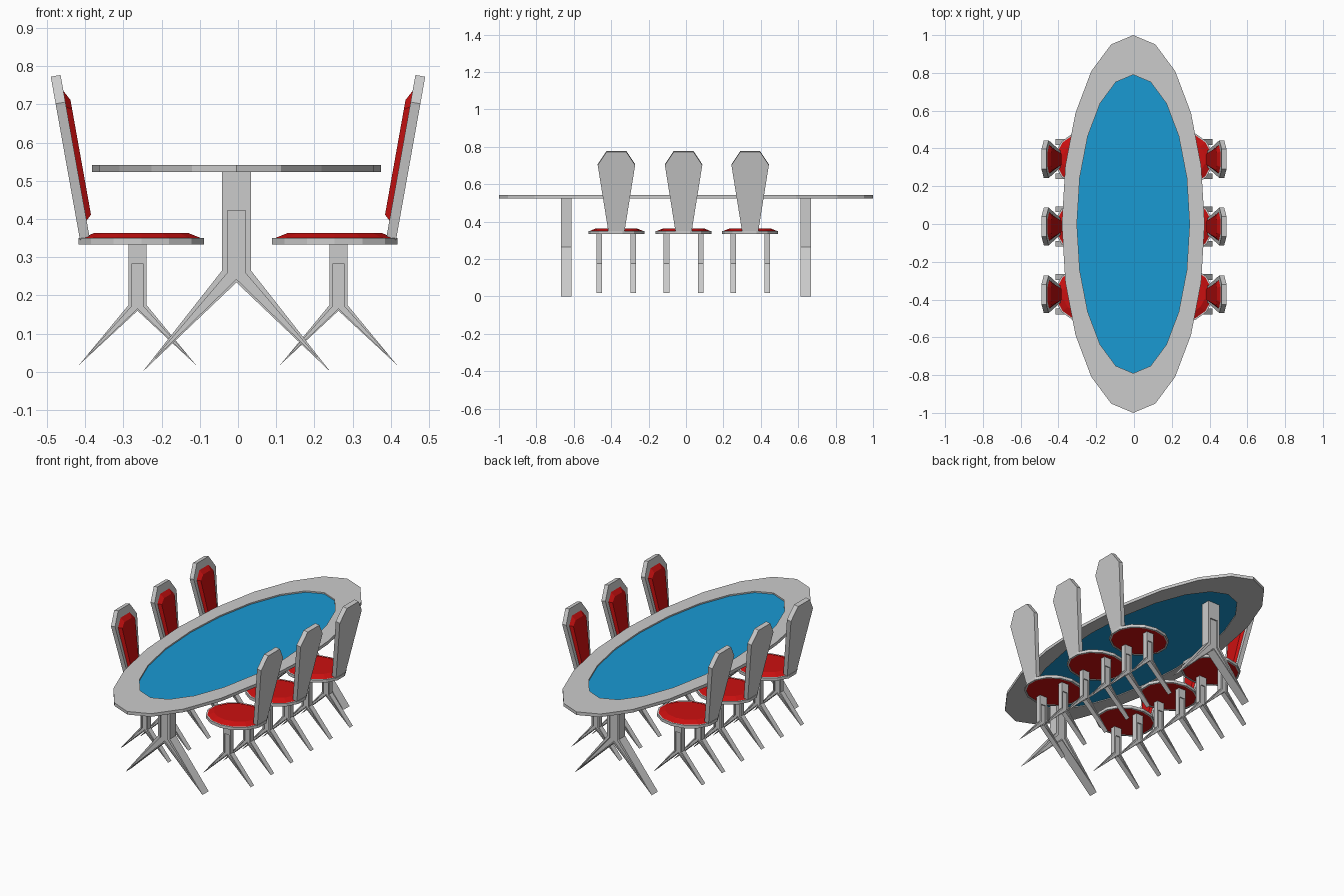
import bpy, bmesh
from math import sin, cos, pi
from mathutils import Vector

if "Cube" in bpy.data.objects:
    bpy.data.objects.remove(bpy.data.objects["Cube"])


def material(name, rgb):
    m = bpy.data.materials.new(name)
    m.diffuse_color = (*rgb, 1)
    m.use_nodes = True
    m.node_tree.nodes["Principled BSDF"].inputs["Base Color"].default_value = m.diffuse_color
    return m


RED = material("red_upholstery", (0.6, 0.005, 0.005))
BLUE = material("blue_glass", (0.01, 0.32, 0.65))


def loft(name, rings, mat=None, loop=False):
    """Skin a list of equal-length closed rings; cap the ends unless looped."""
    bm = bmesh.new()
    vs = [[bm.verts.new(p) for p in r] for r in rings]
    n = len(vs[0])
    pairs = list(zip(vs, vs[1:])) + ([(vs[-1], vs[0])] if loop else [])
    for a, b in pairs:
        for i in range(n):
            j = (i + 1) % n
            bm.faces.new((a[i], a[j], b[j], b[i]))
    if not loop:
        bm.faces.new(vs[0])
        bm.faces.new(vs[-1])
    bmesh.ops.recalc_face_normals(bm, faces=bm.faces)
    me = bpy.data.meshes.new(name)
    bm.to_mesh(me)
    bm.free()
    ob = bpy.data.objects.new(name, me)
    bpy.context.collection.objects.link(ob)
    if mat:
        me.materials.append(mat)
    return ob


def oval(cx, cy, rx, ry, z, n):
    return [(cx + rx * sin(2 * pi * i / n), cy + ry * cos(2 * pi * i / n), z) for i in range(n)]


def y_outline(hw, top, split, foot, foot_z, crotch):
    """Inverted Y silhouette in x, z."""
    half = [(hw, top), (hw, split), (foot, foot_z)]
    return half + [(0, crotch)] + [(-x, z) for x, z in reversed(half)]


def y_leg(name, cx, cy, thick, depth, outer, inner):
    """Y-shaped trestle with a recessed panel on both faces."""
    def ring(pts, y):
        return [(cx + x, cy + y, z) for x, z in pts]
    h = thick / 2
    loft(name, [ring(inner, depth - h), ring(inner, -h), ring(outer, -h),
                ring(outer, h), ring(inner, h), ring(inner, h - depth)])


# Table: oval frame, inset glass, two trestle legs
TX = -0.004
loft("table_frame", [oval(TX, 0, .378, 1, .523, 20), oval(TX, 0, .378, 1, .541, 20),
                     oval(TX, 0, .298, .79, .541, 20), oval(TX, 0, .298, .79, .523, 20)], loop=True)
loft("table_glass", [oval(TX, 0, .298, .79, .528, 20), oval(TX, 0, .298, .79, .533, 20)], BLUE)
for y in (-.64, .64):
    y_leg("table_leg", TX, y, .056, .008,
          y_outline(.038, .525, .265, .246, 0, .234),
          y_outline(.024, .422, .258, .215, .034, .243))


def back_ring(side, cy, outline, v):
    """Place a (half-width, height) outline on the reclined backrest plane."""
    base, up, inward = Vector((.388, 0, .35)), Vector((.176, 0, .984)), Vector((-.984, 0, .176))
    pts = [(w, u) for w, u in outline] + [(-w, u) for w, u in reversed(outline)]
    out = []
    for w, u in pts:
        p = base + up * u + inward * v
        out.append((side * p.x, cy + w, p.z))
    return out


def chair(side, cy):
    sx = side * .253
    # Seat rim and domed cushion
    loft("seat_rim", [oval(sx, cy, .168, .15, .333, 14), oval(sx, cy, .168, .15, .35, 14),
                      oval(sx, cy, .158, .14, .35, 14), oval(sx, cy, .158, .14, .333, 14)], loop=True)
    loft("seat_cushion", [oval(sx, cy, .158, .14, .336, 14), oval(sx, cy, .16, .142, .35, 14),
                          oval(sx, cy, .125, .108, .364, 14)], RED)
    # Reclined backrest and its pad
    shell = [(.043, 0), (.1, .362), (.053, .434)]
    pad = [(.035, .045), (.078, .35), (.042, .395)]
    pad_front = [(.03, .06), (.06, .34), (.033, .365)]
    loft("backrest", [back_ring(side, cy, shell, v) for v in (-.026, 0)])
    loft("backrest_pad", [back_ring(side, cy, pad, -.002), back_ring(side, cy, pad_front, .014)], RED)
    # Pair of small trestle legs
    for dy in (-.091, .091):
        y_leg("chair_leg", side * .263, cy + dy, .03, .006,
              y_outline(.0235, .338, .175, .153, .018, .16),
              y_outline(.0155, .282, .171, .135, .038, .166))


for side in (-1, 1):
    for cy in (-.372, -.013, .343):
        chair(side, cy)
